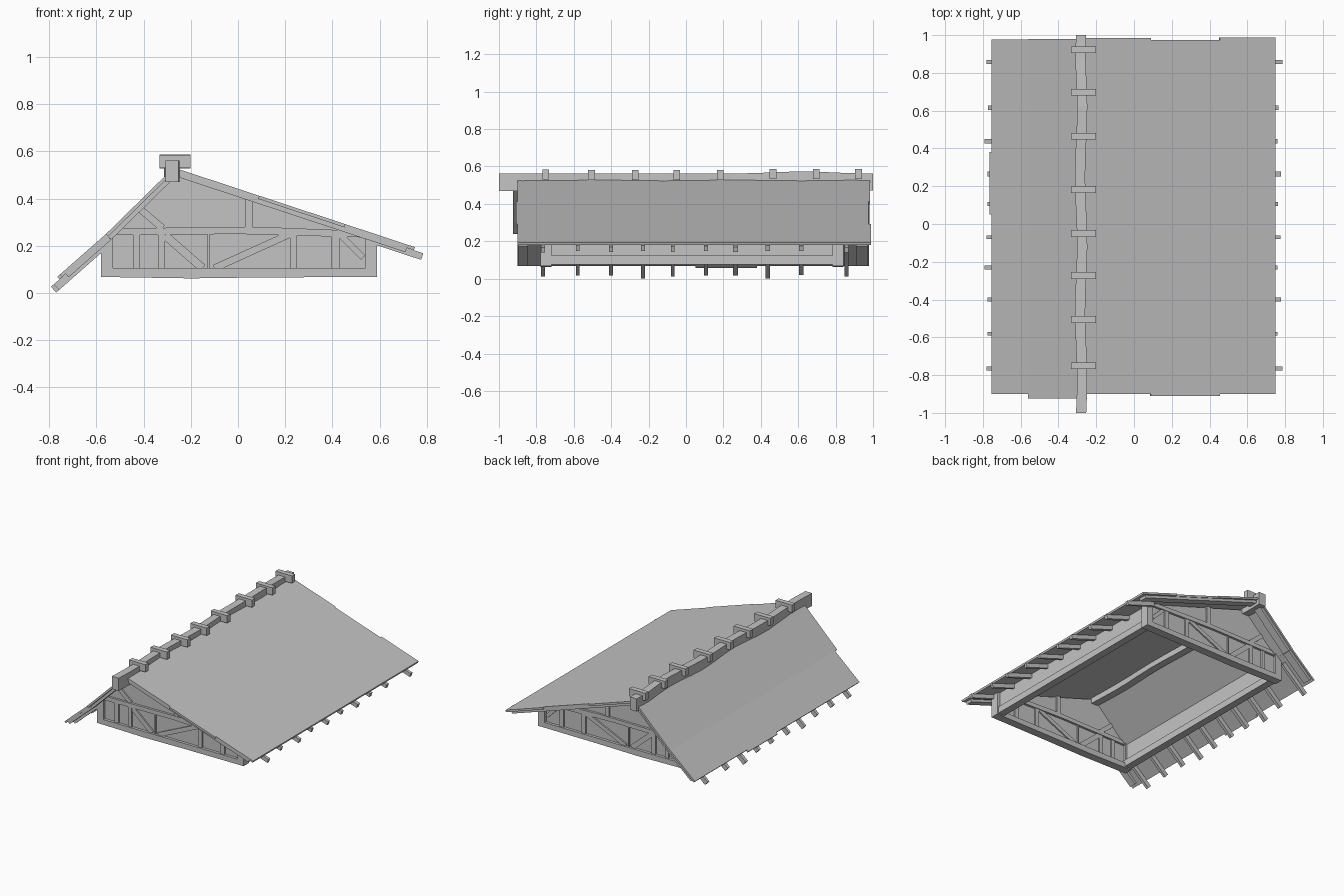
import bpy, bmesh, math, random
from mathutils import Vector

random.seed(4)
if "Cube" in bpy.data.objects:
    bpy.data.objects.remove(bpy.data.objects["Cube"])

grey = bpy.data.materials.new("plain_grey")
grey.use_nodes = True
COLOUR = (0.55, 0.55, 0.55, 1)
grey.diffuse_color = COLOUR
grey.node_tree.nodes["Principled BSDF"].inputs["Base Color"].default_value = COLOUR


def finish(name, bm):
    bmesh.ops.recalc_face_normals(bm, faces=bm.faces)
    mesh = bpy.data.meshes.new(name)
    bm.to_mesh(mesh)
    bm.free()
    mesh.materials.append(grey)
    obj = bpy.data.objects.new(name, mesh)
    bpy.context.collection.objects.link(obj)
    return obj


def prism(name, outline, y0, y1):
    """Extrude an x-z outline along y."""
    bm = bmesh.new()
    face = bm.faces.new([bm.verts.new((x, y0, z)) for x, z in outline])
    out = bmesh.ops.extrude_face_region(bm, geom=[face])
    moved = [v for v in out["geom"] if isinstance(v, bmesh.types.BMVert)]
    bmesh.ops.translate(bm, verts=moved, vec=(0, y1 - y0, 0))
    return finish(name, bm)


def box(name, x0, x1, y0, y1, z0, z1):
    return prism(name, [(x0, z0), (x1, z0), (x1, z1), (x0, z1)], y0, y1)


def slab(name, p, q, top, bottom, y0, y1):
    """Sloping board between two x-z points, offset square to the slope."""
    p, q = Vector(p), Vector(q)
    d = (q - p).normalized()
    n = Vector((-d.y, d.x))
    if n.y < 0:
        n = -n
    return prism(name, [p + n * top, q + n * top, q + n * bottom, p + n * bottom], y0, y1)


def long_z(x):
    return 0.442 - 0.33 * x


def steep_z(x):
    return 0.25 + (0.98 if x > -0.56 else 0.88) * (x + 0.56)


def on(height, x):
    return (x, height(x))


T = 0.014        # roof sheet thickness
FRONT, BACK = -0.748, 0.812   # gable wall centres
W = 0.03         # half width of the wall frame

# Roof sheets, in panels whose ends differ a little
for x0, x1, y0, y1 in [(-0.28, 0.09, -0.9, 0.985), (0.09, 0.455, -0.91, 0.975),
                       (0.455, 0.75, -0.9, 0.988)]:
    slab("long_roof_panel", on(long_z, x0), on(long_z, x1), 0, -T, y0, y1)
for x0, x1, y0, y1 in [(-0.28, -0.56, -0.925, 0.98), (-0.56, -0.755, -0.9, 0.978),
                       (-0.755, -0.766, 0.05, 0.38)]:
    slab("steep_roof_panel", on(steep_z, x0), on(steep_z, x1), 0, -T, y0, y1)

# Rafter tails under both eaves
spots = [-0.765, -0.58, -0.4, -0.23, -0.07, 0.107, 0.265, 0.438, 0.615, 0.858]
long_tips = [0.79, 0.763, 0.783, 0.763, 0.78, 0.766, 0.783, 0.763, 0.77, 0.79]
steep_tips = [-0.79, -0.785, -0.785, -0.802, -0.79, -0.785, -0.785, -0.802, -0.782, -0.79]
for y, lt, st in zip(spots, long_tips, steep_tips):
    w = random.uniform(0.009, 0.013)
    slab("long_rafter_tail", on(long_z, 0.56), on(long_z, lt), -T, -0.043, y - w, y + w)
    slab("steep_rafter_tail", on(steep_z, -0.6), on(steep_z, st), -T, -0.047, y - w, y + w)


# Timber-framed gable ends
def gable(y, side):
    def post(x0, x1, z0, z1):
        box(side + "_gable_post", x0, x1, y - 0.022, y + 0.022, z0, z1)

    def brace(p, q, w=0.03):
        slab(side + "_gable_brace", p, q, w / 2, -w / 2, y - 0.02, y + 0.02)

    prism(side + "_gable_panel",
          [(-0.56, 0.09), (0.57, 0.09), (0.57, long_z(0.57) - T), (-0.28, 0.51),
           (-0.56, steep_z(-0.56) - 0.02)], y - 0.01, y + 0.01)
    prism(side + "_gable_sill",
          [(-0.58, 0.068), (-0.2, 0.062), (0.1, 0.066), (0.59, 0.068),
           (0.59, 0.105), (-0.58, 0.105)], y - W, y + W)
    prism(side + "_gable_rail",
          [(-0.53, 0.245), (0, 0.25), (0.56, 0.235), (0.56, 0.25), (0.5, 0.264),
           (0.1, 0.28), (-0.5, 0.275)], y - 0.026, y + 0.026)
    # Corner posts, cut to the roof slope
    prism(side + "_corner_post", [(0.54, 0.1), (0.59, 0.1), (0.59, long_z(0.59) - T),
                                  (0.54, long_z(0.54) - T)], y - W, y + W)
    prism(side + "_corner_post", [(-0.58, 0.1), (-0.53, 0.1), (-0.53, steep_z(-0.53) - 0.02),
                                  (-0.58, steep_z(-0.58) - 0.015)], y - W, y + W)
    # Posts and braces
    for x0, x1 in [(-0.445, -0.415), (-0.34, -0.31), (-0.13, -0.12), (0.22, 0.25), (0.395, 0.43)]:
        post(x0, x1, 0.1, 0.25)
    post(0.03, 0.062, 0.275, 0.41)
    brace((-0.31, 0.245), (-0.15, 0.105), 0.035)
    brace((-0.1, 0.105), (0.22, 0.25))
    brace((0.43, 0.25), (0.53, 0.15), 0.025)
    brace((-0.42, 0.36), (-0.32, 0.275))


gable(FRONT, "front")
gable(BACK, "back")

# Boards under the overhanging roof edges
for side, y0, y1 in [("front", -0.895, -0.845), ("back", 0.91, 0.97)]:
    slab(side + "_long_verge_board", on(long_z, -0.27), on(long_z, 0.72), -T, -0.033, y0, y1)
    slab(side + "_steep_verge_board", on(steep_z, -0.3), on(steep_z, -0.56), -T, -0.033, y0, y1)
    slab(side + "_steep_verge_foot", on(steep_z, -0.56), on(steep_z, -0.74), -T, -0.033, y0, y1)

# Long side walls with bottom plates
prism("long_side_wall", [(0.54, 0.085), (0.565, 0.085), (0.565, long_z(0.565) - T),
                         (0.54, long_z(0.54) - T)], FRONT, BACK)
prism("steep_side_wall", [(-0.565, 0.085), (-0.54, 0.085), (-0.54, steep_z(-0.54) - 0.02),
                          (-0.565, steep_z(-0.565) - 0.02)], FRONT, BACK)
for x in (0.555, -0.55):
    box("bottom_plate", x - 0.027, x + 0.027, FRONT, BACK, 0.076, 0.125)

# Slightly wavy ridge beam
bm = bmesh.new()
rings = []
for i in range(17):
    y = -1 + i / 8
    dx = 0.006 * math.sin(i * 1.1) if 0 < i < 16 else 0
    lift = 0.012 * math.exp(-((y - 0.62) / 0.2) ** 2)
    rings.append([bm.verts.new((-0.28 + dx + sx * 0.027, y, z + lift))
                  for sx, z in [(-1, 0.47), (1, 0.47), (1, 0.562), (-1, 0.562)]])
for a, b in zip(rings, rings[1:]):
    for k in range(4):
        bm.faces.new([a[k], a[(k + 1) % 4], b[(k + 1) % 4], b[k]])
bm.faces.new(rings[0])
bm.faces.new(rings[-1])
finish("ridge_beam", bm)

# Saddle blocks across the ridge
for y in (-0.75, -0.505, -0.272, -0.05, 0.183, 0.465, 0.697, 0.922):
    tilt = random.uniform(-0.004, 0.004)
    box("ridge_saddle", -0.333, -0.202, y - 0.018, y + 0.018, 0.53 + tilt, 0.584 + tilt)
